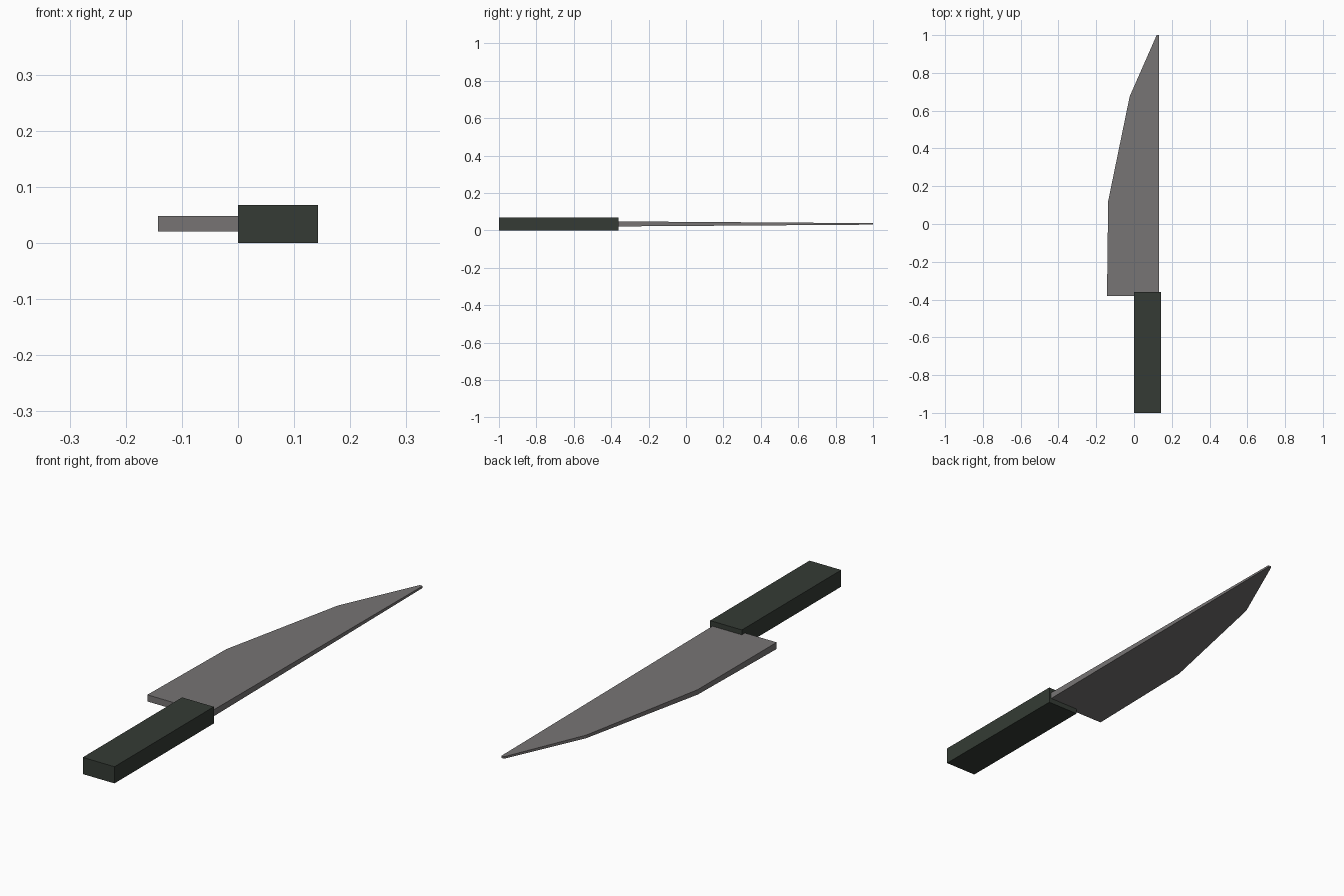
import bpy, bmesh

if "Cube" in bpy.data.objects:
    bpy.data.objects.remove(bpy.data.objects["Cube"])

def material(name, rgb):
    m = bpy.data.materials.new(name)
    m.diffuse_color = (*rgb, 1)
    m.use_nodes = True
    m.node_tree.nodes["Principled BSDF"].inputs["Base Color"].default_value = m.diffuse_color
    return m

def add_object(name, bm, mat):
    bmesh.ops.recalc_face_normals(bm, faces=bm.faces[:])
    me = bpy.data.meshes.new(name)
    bm.to_mesh(me)
    bm.free()
    me.materials.append(mat)
    ob = bpy.data.objects.new(name, me)
    bpy.context.collection.objects.link(ob)
    return ob

steel = material("steel grey", (0.185, 0.175, 0.175))
dark = material("dark green handle", (0.035, 0.044, 0.035))

# Handle: plain block
bm = bmesh.new()
bmesh.ops.create_cube(bm, size=1)
for v in bm.verts:
    v.co.x = 0.0715 + v.co.x * 0.143
    v.co.y = -0.68 + v.co.y * 0.64
    v.co.z = 0.034 + v.co.z * 0.068
add_object("handle", bm, dark)

# Blade: extruded outline whose thickness tapers towards the tip
outline = [(0.133, -0.38), (0.133, 1.0), (0.12, 1.0),
           (-0.023, 0.675), (-0.137, 0.12), (-0.143, -0.38)]
mid_z = 0.0345
bm = bmesh.new()

def half_thickness(y):
    return 0.0135 + (0.004 - 0.0135) * (y + 0.38) / 1.38

rings = [[bm.verts.new((x, y, mid_z + s * half_thickness(y))) for x, y in outline]
         for s in (-1, 1)]
for ring in rings:
    bm.faces.new(ring)
n = len(outline)
for i in range(n):
    j = (i + 1) % n
    bm.faces.new((rings[0][i], rings[0][j], rings[1][j], rings[1][i]))
add_object("blade", bm, steel)
